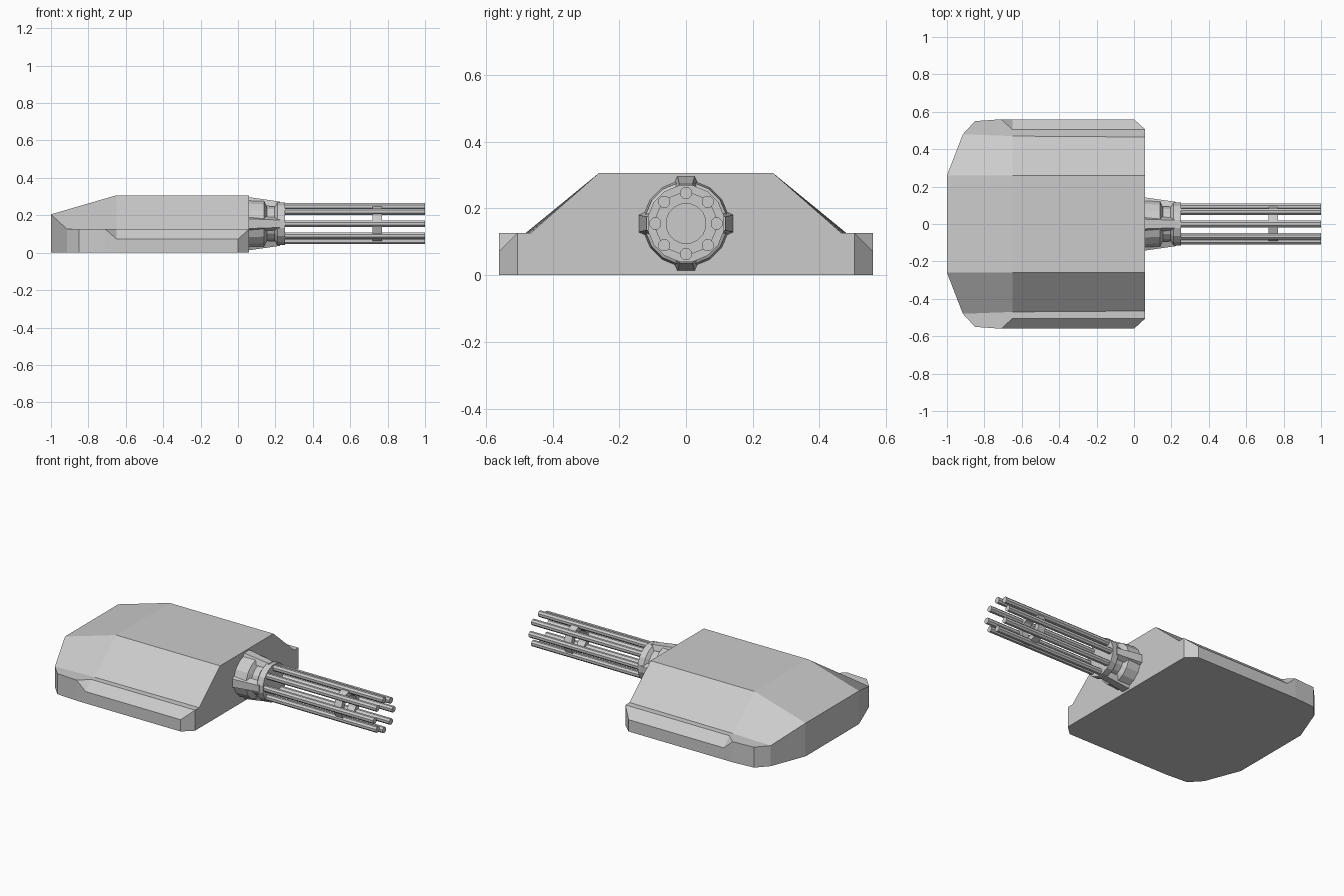
import bpy, bmesh
from math import sin, cos, pi

if "Cube" in bpy.data.objects:
    bpy.data.objects.remove(bpy.data.objects["Cube"])

AXIS_Z = 0.155  # height of the gun axis


def make_object(name, verts, faces, mirror=False):
    mesh = bpy.data.meshes.new(name)
    mesh.from_pydata(verts, [], faces)
    bm = bmesh.new()
    bm.from_mesh(mesh)
    if mirror:
        geom = bm.verts[:] + bm.edges[:] + bm.faces[:]
        bmesh.ops.mirror(bm, geom=geom, axis='Y', merge_dist=0.0005)
    bmesh.ops.recalc_face_normals(bm, faces=bm.faces)
    bm.to_mesh(mesh)
    bm.free()
    obj = bpy.data.objects.new(name, mesh)
    bpy.context.collection.objects.link(obj)
    return obj


def lathe(name, profile, sides, cy=0.0, cz=AXIS_Z, closed=False):
    """Spin (x, radius) points round an axis parallel to x."""
    verts = [(x, cy + r * cos(2 * pi * (i + .5) / sides), cz + r * sin(2 * pi * (i + .5) / sides))
             for x, r in profile for i in range(sides)]
    n = len(profile)
    faces = []
    for k in range(n if closed else n - 1):
        a, b = k * sides, (k + 1) % n * sides
        faces += [(a + i, a + (i + 1) % sides, b + (i + 1) % sides, b + i) for i in range(sides)]
    if not closed:
        faces += [tuple(range(sides)), tuple(range((n - 1) * sides, n * sides))]
    return make_object(name, verts, faces)


# Armoured housing: half shell, mirrored across y = 0
P = {
    # upper deck and rear edge
    'tf0': (.06, 0, .307), 'tf': (.06, .26, .307), 'tb0': (-.65, 0, .307), 'tb': (-.65, .26, .307),
    'r0': (-1, 0, .205), 'r': (-1, .26, .205),
    # foot of the sloped side and fender top
    'sf': (.06, .465, .127), 'sb': (-.65, .47, .127), 'sr': (-.915, .48, .127),
    'ff': (.06, .505, .127), 'fb': (-.65, .505, .127), 'fc': (-.71, .56, .127), 'fd': (-.85, .55, .127),
    # lower edge of the fender bevel
    'bf': (0, .56, .073), 'bb': (-.65, .56, .073),
    # ground outline
    'g0': (.06, 0, 0), 'g1': (.06, .505, 0), 'g2': (0, .56, 0), 'g3': (-.71, .56, 0),
    'g4': (-.85, .55, 0), 'g5': (-.915, .48, 0), 'g6': (-1, .26, 0), 'g7': (-1, 0, 0),
}
F = ['tf0 tf tb tb0', 'tb0 tb r r0', 'tf sf sb tb', 'tb sb sr r', 'sf ff fb sb', 'sb fb fc fd sr',
     'ff bf bb fb', 'fb bb fc', 'g0 g1 ff sf tf tf0', 'g1 g2 bf ff', 'g2 g3 fc bb bf', 'g3 g4 fd fc',
     'g4 g5 sr fd', 'g5 g6 r sr', 'g6 g7 r0 r', 'g0 g1 g2 g3 g4 g5 g6 g7']
names = list(P)
make_object('armoured_housing', list(P.values()),
            [[names.index(n) for n in f.split()] for f in F], mirror=True)

# Gun mount: rear drum, narrow neck, front collar
lathe('gun_mount', [(.05, .13), (.14, .124), (.155, .095), (.195, .095), (.21, .116), (.25, .116)], 16)

# Four tapered lugs bridging drum and collar
for k in range(4):
    c, s = cos(k * pi / 2), sin(k * pi / 2)
    sections = [(.05, .10, .046, .143, .026), (.225, .09, .032, .118, .02)]
    verts = []
    for x, r_in, w_in, r_out, w_out in sections:
        for r, w in ((r_in, -w_in), (r_in, w_in), (r_out, w_out), (r_out, -w_out)):
            verts.append((x, r * c - w * s, AXIS_Z + r * s + w * c))
    faces = [(0, 1, 2, 3), (4, 5, 6, 7)] + [(i, (i + 1) % 4, 4 + (i + 1) % 4, 4 + i) for i in range(4)]
    make_object(f'mount_lug_{k + 1}', verts, faces)

# Eight barrels
for k in range(8):
    a = k * pi / 4
    lathe(f'barrel_{k + 1}', [(.23, .019), (1, .019)], 8, .092 * cos(a), AXIS_Z + .092 * sin(a))

# Spacer ring holding the barrels
lathe('barrel_spacer', [(.72, .06), (.72, .093), (.77, .093), (.77, .06)], 16, closed=True)
